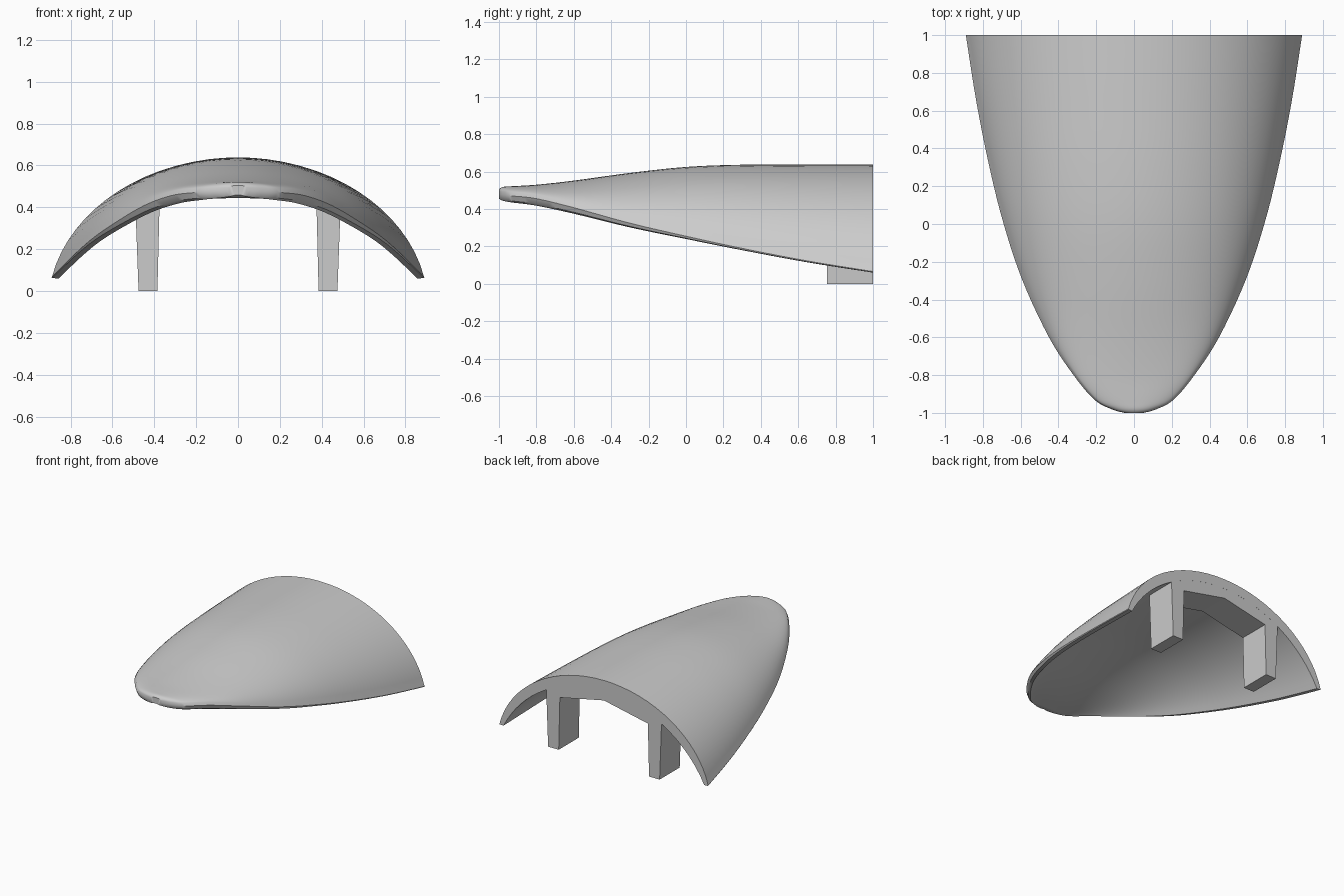
import bpy, bmesh, math

cube = bpy.data.objects.get("Cube")
if cube:
    bpy.data.objects.remove(cube)

grey = bpy.data.materials.new("light grey")
grey.use_nodes = True
grey.diffuse_color = (0.6, 0.6, 0.6, 1)
grey.node_tree.nodes["Principled BSDF"].inputs["Base Color"].default_value = grey.diffuse_color

# Stations from nose to open end: y, half width, crown height, rim height, rim thickness
STATIONS = [
    (-1.0, 0.05, 0.505, 0.455, 0.05),
    (-0.98, 0.12, 0.518, 0.445, 0.06),
    (-0.93, 0.21, 0.522, 0.435, 0.07),
    (-0.8, 0.32, 0.53, 0.418, 0.075),
    (-0.6, 0.45, 0.552, 0.375, 0.065),
    (-0.3, 0.59, 0.593, 0.302, 0.045),
    (0.0, 0.69, 0.625, 0.24, 0.03),
    (0.3, 0.765, 0.637, 0.18, 0.02),
    (0.65, 0.835, 0.638, 0.115, 0.015),
    (1.0, 0.89, 0.637, 0.06, 0.012),
]
STEPS = 5
ARC = 16


def spline(a, b, c, d, t):
    """Smooth curve from b to c."""
    return tuple(0.5 * (2 * q + (r - p) * t + (2 * p - 5 * q + 4 * r - s) * t * t
                        + (3 * q - p - 3 * r + s) * t ** 3)
                 for p, q, r, s in zip(a, b, c, d))


def arc(width, crown, foot, angle):
    """Half arch from the crown out to the foot."""
    end = math.radians(angle)
    return [(width * math.sin(end * i / ARC) / math.sin(end),
             crown - (crown - foot) * (1 - math.cos(end * i / ARC)) / (1 - math.cos(end)))
            for i in range(ARC + 1)]


def section(y, w, crown, foot, rim):
    """Closed ring: outer arch, rounded rim, inner arch."""
    outer = arc(w - 0.15 * rim, crown, foot + 0.8 * rim, 78)
    lip = [(w, foot + 0.5 * rim), (w - 0.2 * rim, foot + 0.12 * rim)]
    inner = arc(w - min(0.035, 0.5 * w), max(crown - 0.077, foot + 0.004), foot, 65)
    half = outer + lip + inner[::-1]
    mirrored = [(-x, z) for x, z in half[-2:0:-1]]
    return [(x, y, z) for x, z in half + mirrored]


def finish(bm, name):
    bmesh.ops.recalc_face_normals(bm, faces=bm.faces)
    mesh = bpy.data.meshes.new(name)
    bm.to_mesh(mesh)
    bm.free()
    mesh.materials.append(grey)
    obj = bpy.data.objects.new(name, mesh)
    bpy.context.collection.objects.link(obj)
    return obj


# Curved shell
rows = []
last = len(STATIONS) - 1
for i in range(last):
    ctrl = [STATIONS[min(max(i + k, 0), last)] for k in (-1, 0, 1, 2)]
    rows += [spline(*ctrl, s / STEPS) for s in range(STEPS)]
rows.append(STATIONS[-1])

bm = bmesh.new()
rings = [[bm.verts.new(p) for p in section(*row)] for row in rows]
count = len(rings[0])
for a, b in zip(rings, rings[1:]):
    for j in range(count):
        k = (j + 1) % count
        bm.faces.new((a[j], a[k], b[k], b[j]))

# End caps bridge the outer arch to the inner arch
top = ARC + 1
bottom = 2 * ARC + 3
for ring in (rings[0], rings[-1]):
    for side in (1, -1):
        for j in range(ARC):
            quad = [j, j + 1, bottom - j - 1, bottom - j]
            bm.faces.new([ring[(side * n) % count] for n in quad])
        bm.faces.new([ring[(side * n) % count] for n in range(ARC, ARC + 4)])
shell = finish(bm, "shell")

bpy.context.view_layer.objects.active = shell
shell.select_set(True)
bpy.ops.object.shade_smooth_by_angle(angle=math.radians(35))

# Pair of legs joined by a gabled crossbeam under the open end
half = [(0, 0.483), (0.375, 0.405), (0.385, 0), (0.475, 0),
        (0.492, 0.46), (0.3, 0.54), (0, 0.59)]
outline = half + [(-x, z) for x, z in half[-2:0:-1]]
bm = bmesh.new()
face = bm.faces.new([bm.verts.new((x, 0.755, z)) for x, z in outline])
extruded = bmesh.ops.extrude_face_region(bm, geom=[face])
moved = [v for v in extruded["geom"] if isinstance(v, bmesh.types.BMVert)]
bmesh.ops.translate(bm, verts=moved, vec=(0, 0.2445, 0))
finish(bm, "legs_and_crossbeam")
